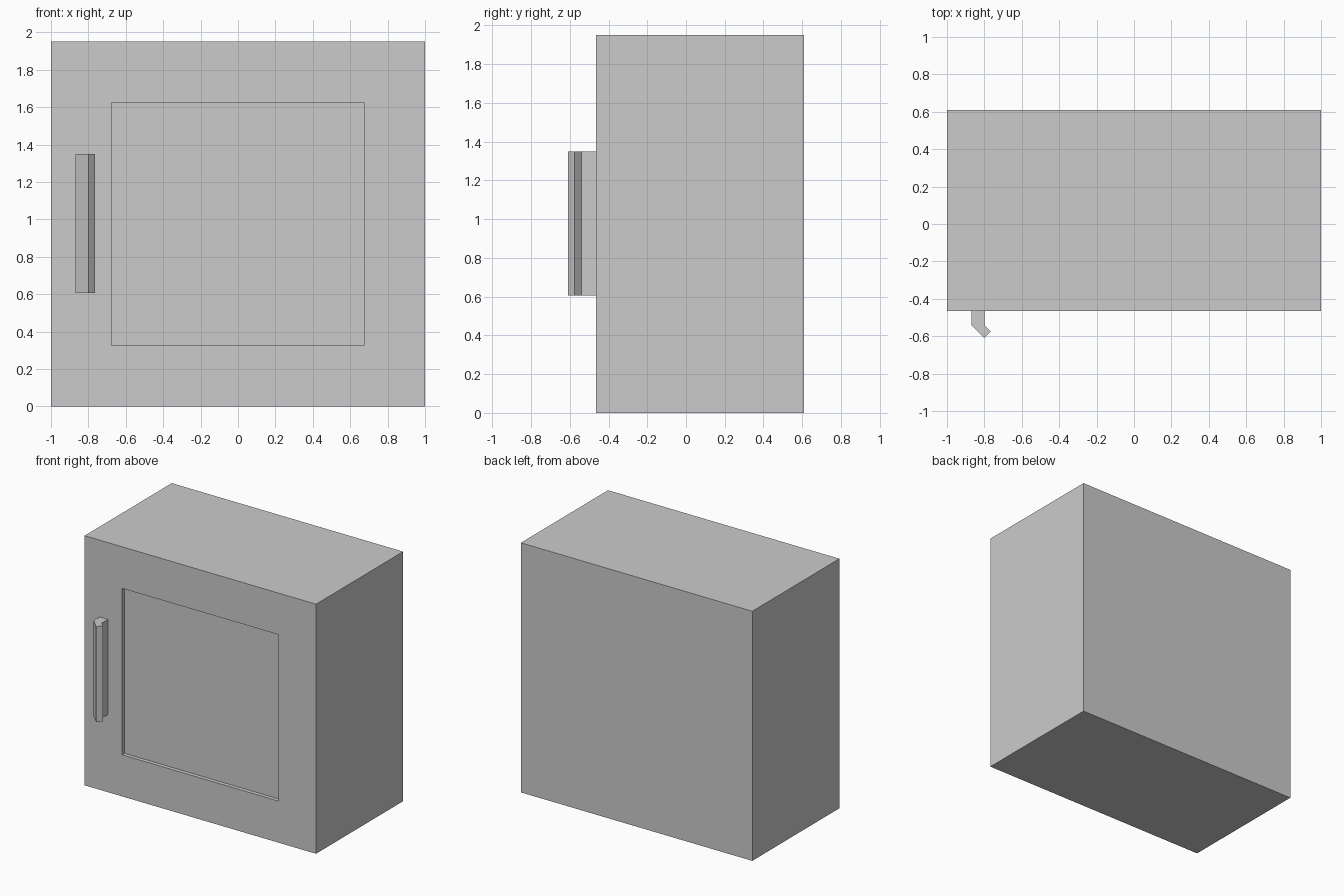
import bpy, bmesh
from mathutils import Vector, Matrix

if "Cube" in bpy.data.objects:
    bpy.data.objects.remove(bpy.data.objects["Cube"])

FRONT, BACK, TOP = -0.465, 0.61, 1.95


def make_object(name, bm):
    bmesh.ops.recalc_face_normals(bm, faces=bm.faces[:])
    mesh = bpy.data.meshes.new(name)
    bm.to_mesh(mesh)
    bm.free()
    obj = bpy.data.objects.new(name, mesh)
    bpy.context.collection.objects.link(obj)
    return obj


# cabinet body: a box with a shallow square window pressed into the front
bm = bmesh.new()
size = Matrix.Diagonal((2.0, BACK - FRONT, TOP, 1.0))
centre = Matrix.Translation((0, (FRONT + BACK) / 2, TOP / 2))
bmesh.ops.create_cube(bm, size=1, matrix=centre @ size)
bm.normal_update()
front = min(bm.faces, key=lambda f: f.calc_center_median().y)
bmesh.ops.inset_region(bm, faces=[front], thickness=0.325, use_even_offset=True)
window = bmesh.ops.extrude_discrete_faces(bm, faces=[front])["faces"][0]
bmesh.ops.translate(bm, verts=window.verts[:], vec=(0, 0.03, 0))
make_object("cabinet_body", bm)

# door handle: hooked profile extruded upwards
profile = [(-0.87, FRONT), (-0.87, -0.54), (-0.80, -0.61),
           (-0.765, -0.575), (-0.80, -0.54), (-0.80, FRONT)]
bm = bmesh.new()
base = bm.faces.new([bm.verts.new((x, y, 0.605)) for x, y in profile])
top = bmesh.ops.extrude_face_region(bm, geom=[base])["geom"]
bmesh.ops.translate(bm, vec=Vector((0, 0, 0.745)),
                    verts=[v for v in top if isinstance(v, bmesh.types.BMVert)])
make_object("door_handle", bm)
